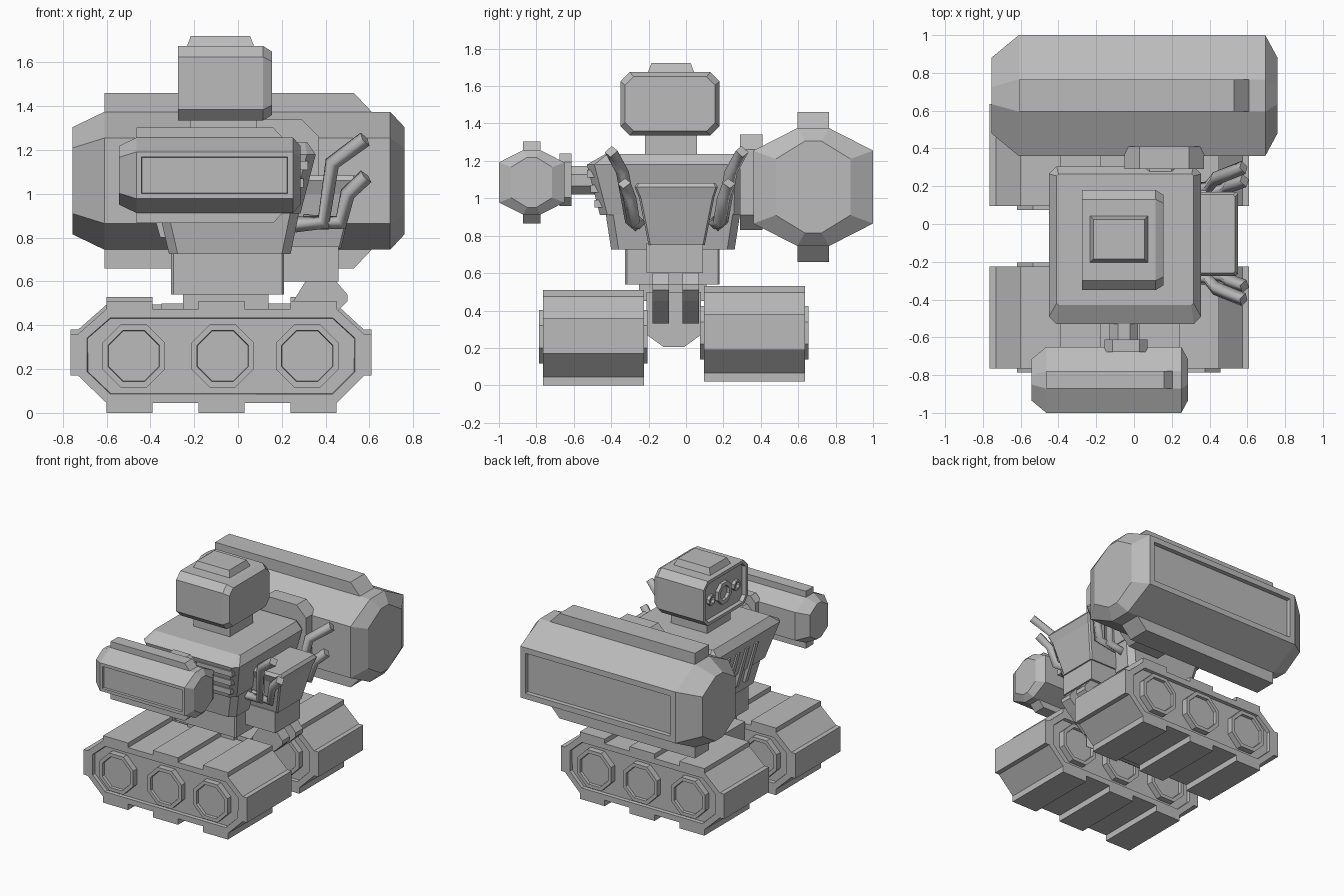
import bpy, bmesh, math
from mathutils import Vector

cube = bpy.data.objects.get("Cube")
if cube:
    bpy.data.objects.remove(cube)

grey = bpy.data.materials.new("plain grey")
grey.use_nodes = True
grey.diffuse_color = (0.5, 0.5, 0.5, 1)
grey.node_tree.nodes["Principled BSDF"].inputs["Base Color"].default_value = (0.5, 0.5, 0.5, 1)


def add(name, data):
    data.materials.append(grey)
    ob = bpy.data.objects.new(name, data)
    bpy.context.scene.collection.objects.link(ob)
    return ob


def loft(name, rings, insets=()):
    """Skin matching rings; insets = (direction, border, depth) sinks the face looking that way."""
    bm = bmesh.new()
    vs = [[bm.verts.new(p) for p in r] for r in rings]
    n = len(vs[0])
    for a, b in zip(vs, vs[1:]):
        for i in range(n):
            bm.faces.new((a[i], a[(i + 1) % n], b[(i + 1) % n], b[i]))
    bm.faces.new(vs[0])
    bm.faces.new(vs[-1])
    bmesh.ops.recalc_face_normals(bm, faces=bm.faces[:])
    bm.normal_update()
    for direction, border, depth in insets:
        d = Vector(direction)
        faces = [max((f for f in bm.faces if f.normal.dot(d) > 0.99),
                     key=lambda f: f.calc_center_median().dot(d))]
        bmesh.ops.inset_region(bm, faces=faces, thickness=border)
        bmesh.ops.inset_region(bm, faces=faces, thickness=0.003, depth=-depth)
    me = bpy.data.meshes.new(name)
    bm.to_mesh(me)
    bm.free()
    return add(name, me)


def prism_y(name, pts, y0, y1, insets=()):
    return loft(name, [[(x, y, z) for x, z in pts] for y in (y0, y1)], insets)


def chamfered(x0, x1, y0, y1, c):
    return [(x0 + c, y0), (x1 - c, y0), (x1, y0 + c), (x1, y1 - c),
            (x1 - c, y1), (x0 + c, y1), (x0, y1 - c), (x0, y0 + c)]


def tier(x0, x1, y0, y1, z, c=0.04):
    return [(x, y, z) for x, y in chamfered(x0, x1, y0, y1, c)]


def box(name, x0, x1, y0, y1, z0, z1, shrink=0.0):
    s = shrink
    return loft(name, [[(x0, y0, z0), (x1, y0, z0), (x1, y1, z0), (x0, y1, z0)],
                       [(x0 + s, y0 + s, z1), (x1 - s, y0 + s, z1),
                        (x1 - s, y1 - s, z1), (x0 + s, y1 - s, z1)]])


def octagon(cx, cz, r):
    return [(cx + r * math.cos((k + 0.5) * math.pi / 4),
             cz + r * math.sin((k + 0.5) * math.pi / 4)) for k in range(8)]


# Tracks, with treads and wheels
def track(name, y0, y1, dz):
    body = [(-0.6, 0.045), (0.45, 0.045), (0.575, 0.17), (0.575, 0.36),
            (0.45, 0.475), (-0.6, 0.475), (-0.73, 0.36), (-0.73, 0.17)]
    prism_y(name + "_body", [(x, z + dz) for x, z in body], y0, y1,
            [((0, -1, 0), 0.045, 0.025), ((0, 1, 0), 0.045, 0.025)])
    for x in (-0.6, -0.18, 0.24):
        box(name + "_tread_top", x, x + 0.21, y0, y1, 0.47 + dz, 0.51 + dz)
        box(name + "_tread_bottom", x, x + 0.21, y0, y1, dz, 0.05 + dz)
    for x in (-0.765, 0.57):
        box(name + "_tread_end", x, x + 0.04, y0, y1, 0.17 + dz, 0.36 + dz)
    for x in (-0.476, -0.07, 0.316):
        prism_y(name + "_wheel", octagon(x, 0.26 + dz, 0.155), y0 - 0.02, y1 + 0.02,
                [((0, -1, 0), 0.028, 0.02), ((0, 1, 0), 0.028, 0.02)])


track("front_track", -0.765, -0.225, 0)
track("rear_track", 0.095, 0.635, 0.02)

# Chassis between the tracks
loft("chassis", [[(x, y, z) for y, z in
                  ((-0.21, 0.5), (-0.21, 0.27), (-0.12, 0.205), (-0.01, 0.205), (0.08, 0.27), (0.08, 0.5))]
                 for x in (-0.35, 0.25)])
strut = [(0.32, 0.62), (0.44, 0.61), (0.5, 0.54), (0.5, 0.51), (0.44, 0.45),
         (0.3, 0.33), (0.15, 0.33), (0.24, 0.49)]
for y in (-0.18, -0.02):
    prism_y("tail_strut", strut, y, y + 0.09)
box("waist_base", -0.25, 0.14, -0.25, 0.11, 0.45, 0.55)
loft("waist", [tier(-0.305, 0.21, -0.325, 0.18, z, 0.01) for z in (0.54, 0.74)])

# Torso, with slats and vents
loft("lower_torso", [tier(-0.315, 0.24, -0.4, 0.26, 0.725), tier(-0.36, 0.28, -0.43, 0.29, 0.92)])
loft("upper_torso", [tier(-0.37, 0.285, -0.46, 0.295, 0.91), tier(-0.45, 0.355, -0.53, 0.305, 1.18),
                     tier(-0.41, 0.315, -0.43, 0.265, 1.237, 0.01)])
for k in range(3):
    z, y = 0.95 + 0.08 * k, -0.475 - 0.02 * k
    box("torso_slat", 0.02, 0.28 + 0.02 * k, y - 0.015, y + 0.05, z, z + 0.04)
for y in (-0.24, -0.13, -0.02, 0.09):
    prism_y("chest_vent", [(-0.445, 1.12), (-0.35, 1.12), (-0.3, 0.8), (-0.355, 0.8)], y, y + 0.035)

# Backpack and its bracket
loft("backpack", [tier(0.2, 0.47, -0.2, 0.1, 0.75, 0.01), tier(0.2, 0.53, -0.25, 0.15, 1.0, 0.01),
                  tier(0.2, 0.55, -0.275, 0.17, 1.06, 0.01), tier(0.2, 0.535, -0.26, 0.155, 1.083, 0.01)])
box("backpack_bracket", 0.15, 0.46, -0.21, 0.09, 0.6, 0.76)


# Bent exhaust pipes, mirrored side to side
def pipe(name, pts):
    cu = bpy.data.curves.new(name, "CURVE")
    cu.dimensions = "3D"
    cu.bevel_depth = 0.036
    cu.bevel_resolution = 0
    cu.use_fill_caps = True
    sp = cu.splines.new("POLY")
    sp.points.add(len(pts) - 1)
    for p, co in zip(sp.points, pts):
        p.co = (*co, 1)
    return add(name, cu)


for s in (-1, 1):
    mid = -0.05
    pipe("tall_pipe", [(0.26, mid + s * 0.22, 0.86), (0.39, mid + s * 0.24, 0.87),
                       (0.43, mid + s * 0.29, 1.14), (0.58, mid + s * 0.35, 1.25)])
    pipe("short_pipe", [(0.3, mid + s * 0.2, 0.87), (0.47, mid + s * 0.23, 0.87),
                        (0.5, mid + s * 0.25, 1.0), (0.585, mid + s * 0.28, 1.08)])

# Neck and head
box("neck", -0.22, 0.085, -0.22, 0.06, 1.22, 1.35)


def head_ring(x, m, c):
    return [(x, y, z) for y, z in chamfered(-0.35 + m, 0.18 - m, 1.335 + m, 1.675 - m, c)]


loft("head", [head_ring(-0.275, 0, 0.05), head_ring(0.115, 0, 0.05), head_ring(0.155, 0.025, 0.045)],
     [((-1, 0, 0), 0.025, 0.03)])
box("head_cap", -0.235, 0.075, -0.205, 0.045, 1.67, 1.722, 0.02)
for y, r in ((-0.085, 0.085), (-0.235, 0.04), (0.065, 0.04)):
    ring = octagon(y, 1.505, r)
    loft("eye", [[(x, a, b) for a, b in ring] for x in (-0.23, -0.27)],
         [((-1, 0, 0), r * 0.35, 0.02)])


# Side cannons: chamfered octagonal barrels with rails and a mount
def cannon(name, c, s, out):
    def place(x, y, z):
        return (c[0] + s * x, c[1] + s * y * out, c[2] + s * z)

    def ring(x, fy, hy, fz, hz):
        return [place(x, y, z) for y, z in
                ((-fy, hz), (fy, hz), (hy, fz), (hy, -fz), (fy, -hz), (-fy, -hz), (-hy, -fz), (-hy, fz))]

    small, large = (0.045, 0.2, 0.15, 0.245), (0.085, 0.32, 0.195, 0.315)
    loft(name + "_barrel", [ring(-0.755, *small), ring(-0.61, *large),
                            ring(0.695, *large), ring(0.76, *small)],
         [((0, out, 0), 0.06 * s, 0.03 * s)])
    for side in (-1, 1):
        rail = [(-0.61, 0.3), (0.61, 0.3), (0.61, 0.315), (0.53, 0.4), (-0.61, 0.4)]
        loft(name + "_rail", [[place(x, y, z * side) for x, z in rail] for y in (-0.085, 0.085)])
    plate = chamfered(-0.05, 0.37, -0.23, 0.28, 0.08)
    loft(name + "_mount_plate", [[place(x, y, z) for x, z in plate] for y in (-0.39, -0.27)])
    loft(name + "_mount_axle", [[place(x, y, z) for x, z in octagon(0.14, 0.02, 0.15)]
                                for y in (-0.75, -0.3)])


cannon("rear_cannon", (0, 0.68, 1.06), 1.0, 1)
cannon("front_cannon", (-0.13, -0.825, 1.085), 0.547, -1)
